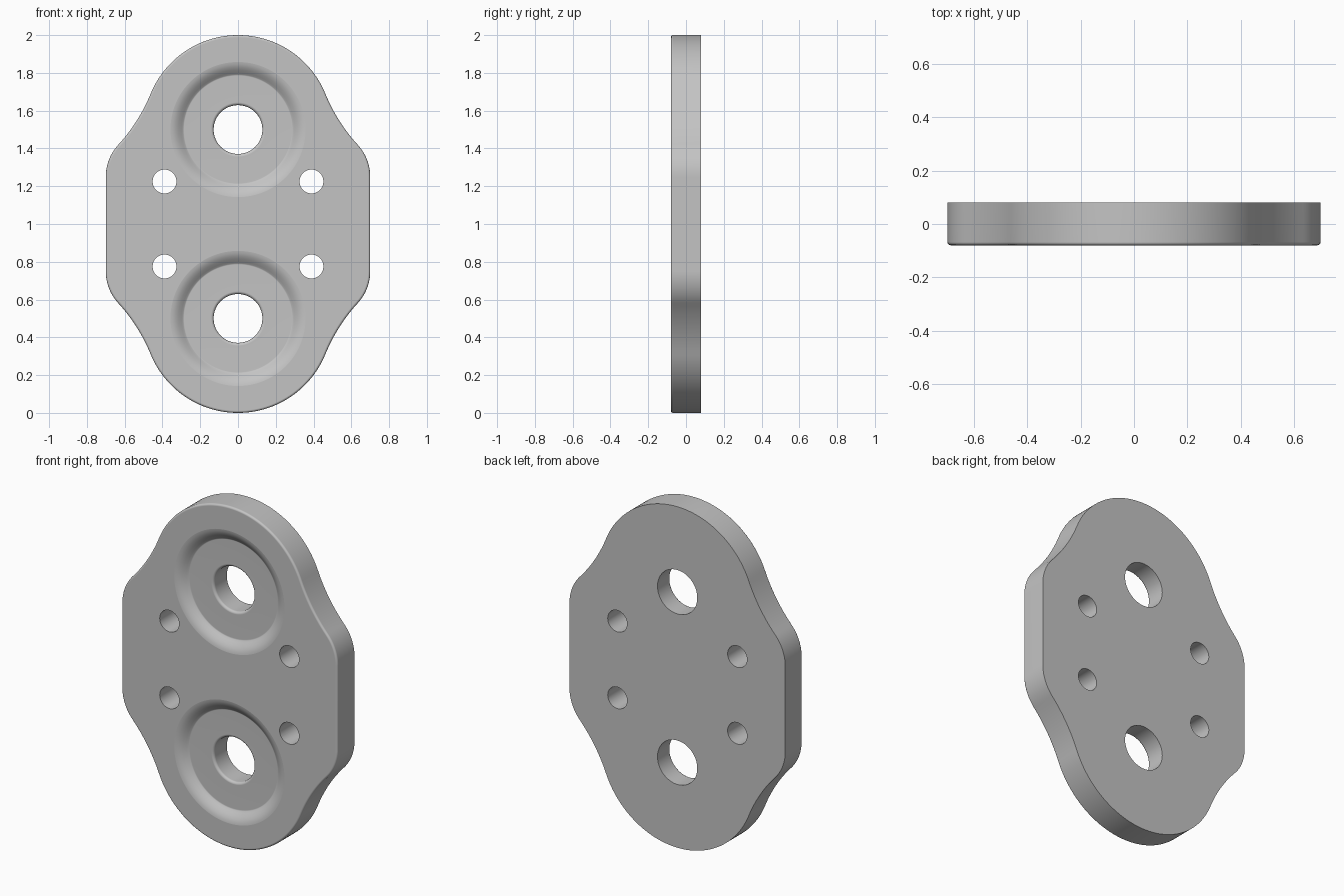
import bpy, bmesh, math
from mathutils import Vector

if "Cube" in bpy.data.objects:
    bpy.data.objects.remove(bpy.data.objects["Cube"], do_unlink=True)

FRONT, BACK = -0.08, 0.08

grey = bpy.data.materials.new("plain grey")
grey.use_nodes = True
grey.diffuse_color = (0.55, 0.55, 0.55, 1)
grey.node_tree.nodes["Principled BSDF"].inputs["Base Color"].default_value = (0.55, 0.55, 0.55, 1)


def mesh_object(name, bm):
    bmesh.ops.recalc_face_normals(bm, faces=bm.faces)
    mesh = bpy.data.meshes.new(name)
    bm.to_mesh(mesh)
    bm.free()
    mesh.materials.append(grey)
    obj = bpy.data.objects.new(name, mesh)
    bpy.context.collection.objects.link(obj)
    return obj


def loft(name, rings):
    """Skin a stack of equal-length closed rings and cap both ends."""
    bm = bmesh.new()
    loops = [[bm.verts.new(p) for p in ring] for ring in rings]
    n = len(loops[0])
    for a, b in zip(loops, loops[1:]):
        for i in range(n):
            j = (i + 1) % n
            bm.faces.new((a[i], a[j], b[j], b[i]))
    bm.faces.new(loops[0])
    bm.faces.new(loops[-1])
    return mesh_object(name, bm)


def lathe(name, profile, x, z, steps):
    """Turn (radius, y) pairs about an axis along y through (x, z)."""
    rings = [[(x + r * math.cos(i * math.tau / steps), y, z + r * math.sin(i * math.tau / steps))
              for i in range(steps)] for r, y in profile]
    return loft(name, rings)


def arc(c, r, a0, a1, n):
    return [(c.x + r * math.cos(a0 + (a1 - a0) * i / n), c.y + r * math.sin(a0 + (a1 - a0) * i / n))
            for i in range(n + 1)]


def outline(inset):
    """Plate outline: end arc, tangent hollow and rounded shoulder, mirrored to four quarters."""
    end, shoulder = Vector((0, 0.5)), Vector((0.45, 0.25))
    r_end, r_sh, r_hol = 0.5, 0.25, 0.9
    d = shoulder - end
    p, q, s = r_end + r_hol, r_sh + r_hol, d.length
    ang = math.atan2(d.y, d.x) + math.acos((p * p + s * s - q * q) / (2 * p * s))
    hollow = end + Vector((math.cos(ang), math.sin(ang))) * p
    back = hollow - shoulder
    ang2 = math.atan2(back.y, back.x)
    quarter = arc(end, r_end - inset, math.pi / 2, ang, 28)
    quarter += arc(hollow, r_hol + inset, ang + math.pi, ang2 + math.pi, 14)[1:]
    quarter += arc(shoulder, r_sh - inset, ang2, 0, 12)[1:]
    half = quarter + [(x, -z) for x, z in reversed(quarter)]
    return half + [(-x, z) for x, z in reversed(half[1:-1])]


# plate with a small rounding on its front edge
sections = [(0, BACK)]
fillet = 0.012
for k in range(5):
    a = k * math.pi / 8
    sections.append((fillet * (1 - math.cos(a)), FRONT + fillet * (1 - math.sin(a))))
plate = loft("plate", [[(x, y, z + 1) for x, z in outline(inset)] for inset, y in sections])

# cutters: dished seats with rounded bores, and four bolt holes
dish = [(0.385, -0.13), (0.362, FRONT - 0.001)]
dish += [(r, FRONT + d) for r, d in ((0.357, 0.0004), (0.345, 0.0025), (0.33, 0.0085), (0.315, 0.018),
                                     (0.30, 0.0300), (0.291, 0.0375), (0.285, 0.040))]
for k in range(5):
    a = k * math.pi / 8
    dish.append((0.129 + 0.015 * (1 - math.sin(a)), FRONT + 0.04 + 0.015 * (1 - math.cos(a))))
dish.append((0.129, 0.2))
cutters = [lathe("seat_cutter", dish, 0, z, 96) for z in (0.5, 1.5)]
cutters += [lathe("bolt_cutter", [(0.063, -0.2), (0.063, 0.2)], x, z, 40)
            for x in (-0.389, 0.389) for z in (0.775, 1.225)]

bpy.ops.object.select_all(action="DESELECT")
bpy.context.view_layer.objects.active = plate
plate.select_set(True)
for cutter in cutters:
    cutter.hide_render = True
    mod = plate.modifiers.new("cut", "BOOLEAN")
    mod.operation, mod.solver, mod.object = "DIFFERENCE", "EXACT", cutter
    bpy.ops.object.modifier_apply(modifier=mod.name)
    bpy.data.objects.remove(cutter, do_unlink=True)

# smooth rounded walls, flat faces kept clean
bpy.ops.object.shade_smooth_by_angle(angle=math.radians(35))
weighted = plate.modifiers.new("weighted normals", "WEIGHTED_NORMAL")
weighted.keep_sharp = True
